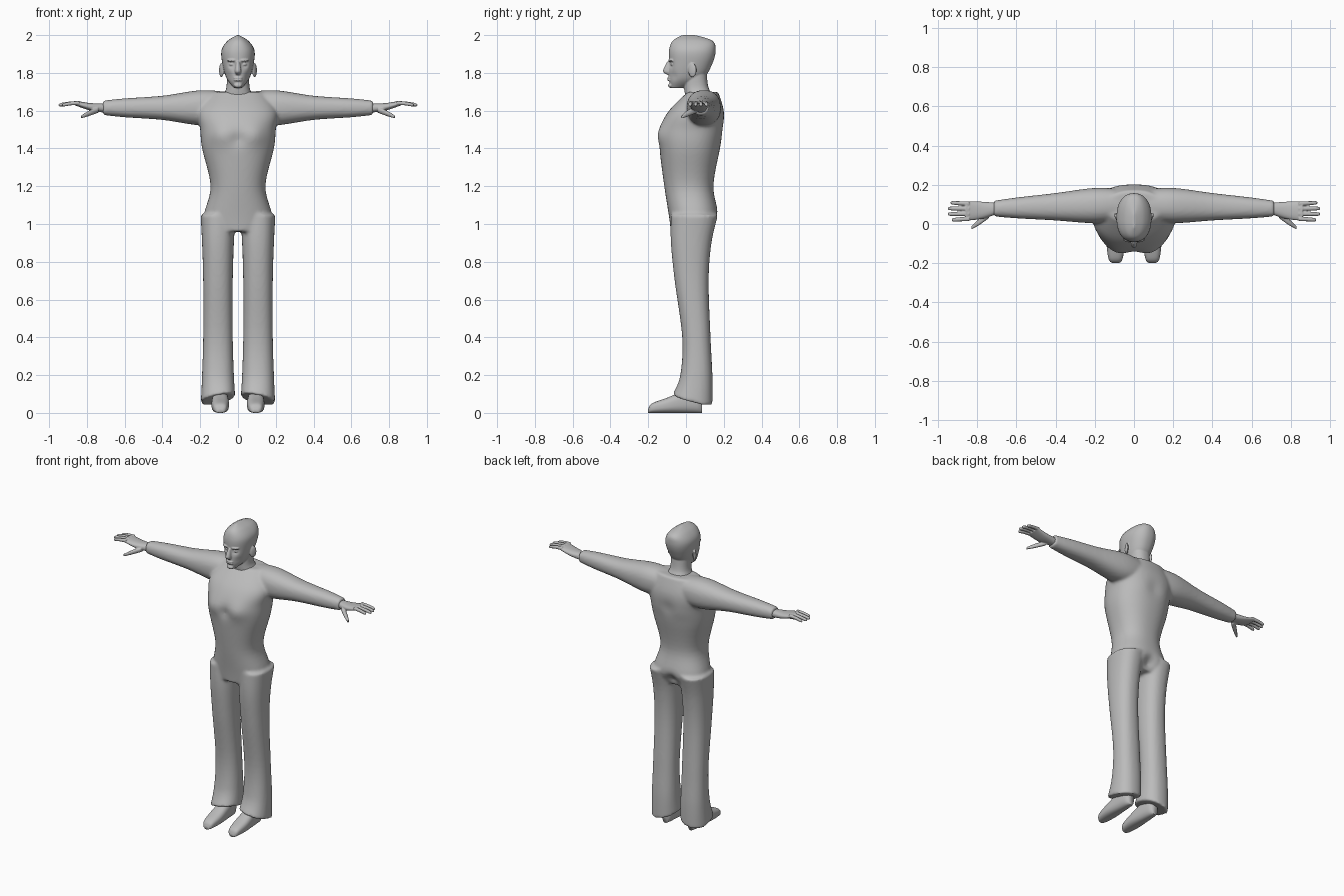
import bpy, bmesh
from math import sin, cos, pi, exp, copysign
from mathutils import Vector, Matrix

if "Cube" in bpy.data.objects:
    bpy.data.objects.remove(bpy.data.objects["Cube"])

grey = bpy.data.materials.new("plain_grey")
grey.use_nodes = True
tone = (.5, .5, .5, 1)
grey.diffuse_color = tone
grey.node_tree.nodes["Principled BSDF"].inputs["Base Color"].default_value = tone


def spline(rows, steps):
    """Pass a smooth curve through the rows of section sizes."""
    rows = [Vector(row) for row in rows]
    last = len(rows) - 1
    out = []
    for i in range(last):
        start, end = rows[i], rows[i + 1]
        leave = (end - rows[max(i - 1, 0)]) / 2
        arrive = (rows[min(i + 2, last)] - start) / 2
        for step in range(steps):
            t = step / steps
            s = 1 - t
            out.append(start * s * s * (1 + 2 * t) + end * t * t * (1 + 2 * s)
                       + leave * t * s * s - arrive * s * t * t)
    return out + [rows[last]]


def loft(bm, axis, rows, side=1, power=2.3, count=40, steps=6):
    """Skin rounded sections (position, centre a, half a, centre b, half b)."""
    rings = []
    for t, centre_a, half_a, centre_b, half_b in spline(rows, steps):
        ring = []
        for k in range(count):
            angle = 2 * pi * k / count
            u, v = (copysign(abs(w) ** (2 / power), w) for w in (cos(angle), sin(angle)))
            a, b = centre_a + u * half_a, centre_b + v * half_b
            x, y, z = {"x": (t, a, b), "y": (a, t, b), "z": (a, b, t)}[axis]
            ring.append(bm.verts.new((x * side, y, z)))
        rings.append(ring)
    for low, high in zip(rings, rings[1:]):
        for k in range(count):
            bm.faces.new((low[k - 1], low[k], high[k], high[k - 1]))
    bm.faces.new(rings[0])
    bm.faces.new(rings[-1])
    return [vert for ring in rings for vert in ring]


def upright(bm, rows, **options):
    """Vertical loft on the middle line from (height, half width, front, back)."""
    sections = [(z, 0, half, (front + back) / 2, (back - front) / 2)
                for z, half, front, back in rows]
    return loft(bm, "z", sections, **options)


def push(verts, centre, radius, amount):
    """Soft bulge or dent along y on both sides of the body."""
    for vert in verts:
        mirrored = Vector((abs(vert.co.x), vert.co.y, vert.co.z))
        distance = (mirrored - Vector(centre)).length / radius
        vert.co.y += amount * exp(-distance * distance)


def ball(bm, centre, size, tilt=0):
    matrix = Matrix.Translation(centre) @ Matrix.Rotation(tilt, 4, "Z") @ Matrix.Diagonal((*size, 1))
    bmesh.ops.create_uvsphere(bm, u_segments=20, v_segments=12, radius=1, matrix=matrix)


def finish(bm, name, voxel=0, smoothing=0):
    """Make the object; a voxel size blends overlapping pieces into one skin."""
    bmesh.ops.recalc_face_normals(bm, faces=bm.faces)
    mesh = bpy.data.meshes.new(name)
    bm.to_mesh(mesh)
    bm.free()
    mesh.materials.append(grey)
    mesh.shade_smooth()
    part = bpy.data.objects.new(name, mesh)
    bpy.context.collection.objects.link(part)
    if voxel:
        blend = part.modifiers.new("blend", "REMESH")
        blend.mode = "VOXEL"
        blend.voxel_size = voxel
        blend.use_smooth_shade = True
        soften = part.modifiers.new("soften", "SMOOTH")
        soften.factor = .5
        soften.iterations = smoothing


# Clothed body: torso, sleeves and trousers blended together
body = bmesh.new()
torso = upright(body, [
    (.96, .14, -.08, .12), (1.04, .18, -.09, .17), (1.2, .145, -.115, .145),
    (1.4, .19, -.14, .18), (1.5, .2, -.14, .2), (1.6, .21, -.09, .2),
    (1.7, .14, .01, .17)], count=72)
push(torso, (.09, -.13, 1.47), .06, -.014)
push(torso, (0, -.14, 1.45), .035, .012)
push(torso, (0, .17, 1), .04, -.035)
push(torso, (0, .2, 1.5), .05, -.01)

# Sleeves taper outward and drift slightly forward
sleeve = [(x, .1 - .03 * x, depth, 1.615, height) for x, depth, height in (
    (.06, .08, .085), (.2, .09, .093), (.4, .07, .064), (.6, .053, .05), (.715, .04, .038))]

# Trouser legs are narrowest near the knee and flare both ways
leg = [(z, .106, .077 + .06 * (z - .55) ** 2, (front + back) / 2, (back - front) / 2)
       for z, front, back in ((1.05, -.08, .17), (.9, -.08, .135), (.7, -.06, .12),
                              (.4, -.02, .13), (.2, -.03, .14), (.07, -.07, .14))]
for side in (1, -1):
    loft(body, "x", sleeve, side)
    for vert in loft(body, "z", leg, side):
        # Slanted hem, lower at the back and outside
        fade = max(0, (.2 - vert.co.z) / .13)
        vert.co.z += fade * ((.04 - vert.co.y) / 4 + (.11 - abs(vert.co.x)) / 5)
finish(body, "clothed_body", .009, 6)

# Head with neck, nose, brows, eyes, lips, chin and ears
head = bmesh.new()
face = upright(head, [
    (1.72, .02, -.08, -.02), (1.77, .06, -.09, .09), (1.85, .083, -.09, .14),
    (1.92, .087, -.09, .157), (1.97, .055, -.07, .14), (2, .005, -.02, .05)], count=72)
push(face, (.034, -.08, 1.845), .018, .014)
push(face, (.055, -.07, 1.78), .025, .008)
upright(head, [(1.66, .09, 0, .16), (1.72, .062, -.01, .12), (1.8, .06, -.01, .11)])
upright(head, [(1.79, .01, -.1, -.07), (1.81, .017, -.122, -.07), (1.86, .009, -.1, -.07)], count=20)
for z in (1.773, 1.762):
    ball(head, (0, -.087, z), (.024, .012, .006))
ball(head, (0, -.083, 1.733), (.022, .012, .012))
for side in (1, -1):
    ball(head, (side * .034, -.08, 1.866), (.026, .013, .007), side * .3)
    ball(head, (side * .034, -.07, 1.845), (.014, .012, .008), side * .3)
    ball(head, (side * .088, .034, 1.814), (.009, .024, .038), side * -.4)
finish(head, "head", .004, 3)

# Hands: palm, thumb and four tapered, slightly spread fingers
palm = [(.69, .08, .027, 1.613, .025), (.78, .07, .044, 1.62, .02), (.86, .066, .05, 1.64, .013)]
thumb = [(.74, .05, .02, 1.605, .016), (.79, .01, .016, 1.585, .014), (.83, -.02, .008, 1.567, .008)]
for side, label in ((1, "left"), (-1, "right")):
    hand = bmesh.new()
    loft(hand, "x", palm, side)
    loft(hand, "x", thumb, side, count=20)
    for place, length in ((-1.5, .09), (-.5, .11), (.5, .11), (1.5, .095)):
        finger = []
        for t, radius in ((0, .011), (.5, .01), (.9, .009), (1, .004)):
            spread = .065 + place * (.026 + .003 * t)
            finger.append((.84 + length * t, spread, radius, 1.641 - .012 * t * t, radius))
        loft(hand, "x", finger, side, count=20)
    finish(hand, label + "_hand", .0035, 2)

# Shoes: flat soles, rising from the toe to the ankle
shoe = [(y, .094, width, height / 2, height / 2) for y, width, height in (
    (-.2, .015, .02), (-.18, .035, .05), (-.1, .046, .08), (0, .042, .12),
    (.06, .035, .12), (.085, .022, .1))]
for side, label in ((1, "left"), (-1, "right")):
    pair = bmesh.new()
    loft(pair, "y", shoe, side, power=2.6)
    finish(pair, label + "_shoe")
